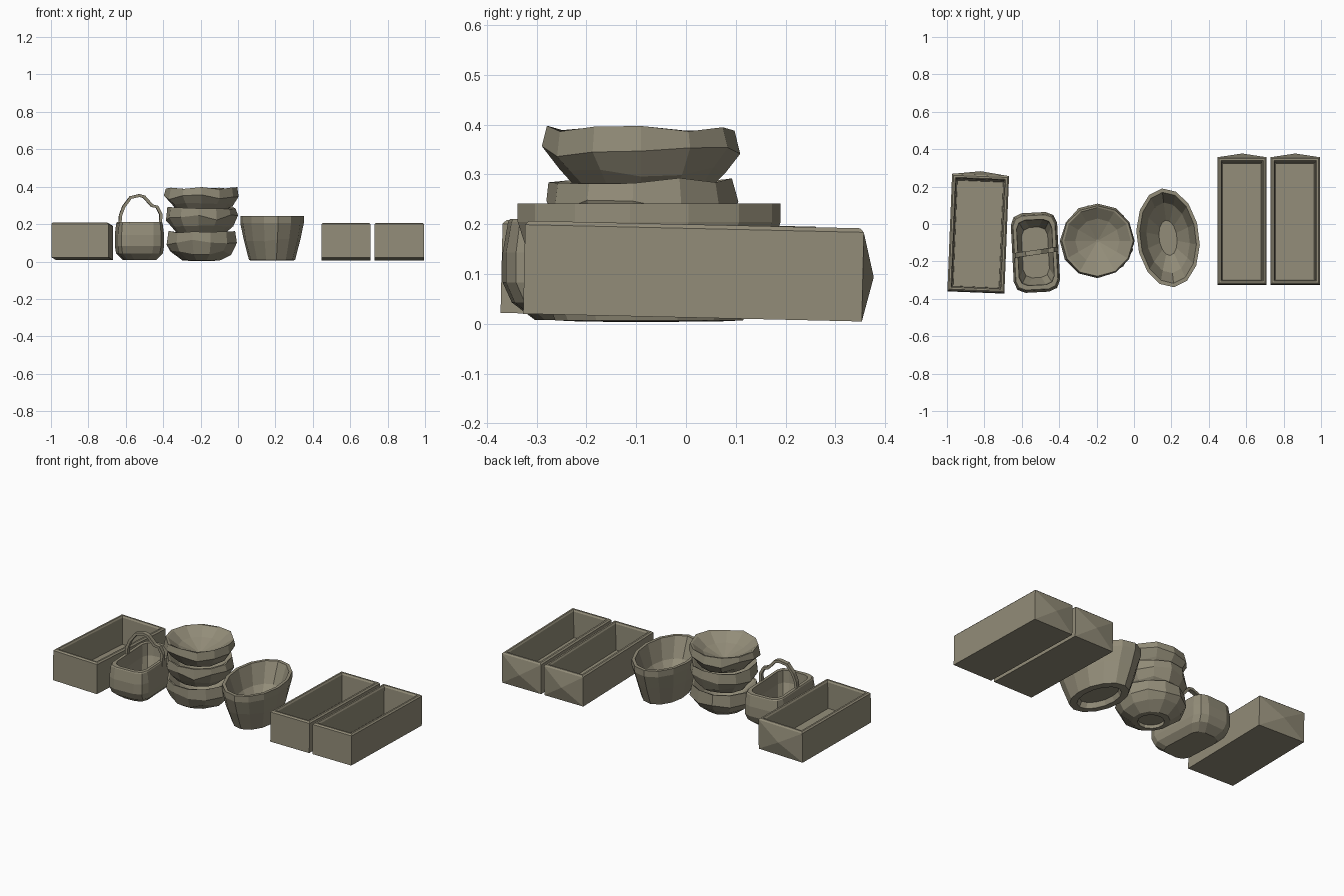
import bpy, bmesh, math, random
from mathutils import Matrix, Vector

if "Cube" in bpy.data.objects:
    bpy.data.objects.remove(bpy.data.objects["Cube"])

random.seed(4)
clay = bpy.data.materials.new("olive grey")
clay.diffuse_color = (0.29, 0.265, 0.19, 1)
clay.use_nodes = True
clay.node_tree.nodes["Principled BSDF"].inputs["Base Color"].default_value = clay.diffuse_color


def loft(name, rings, loc=(0, 0, 0), rot=(0, 0, 0), bulge=None):
    """Skin a list of equal-length rings, cap both ends; optionally poke a side face outward."""
    bm = bmesh.new()
    vs = [[bm.verts.new(p) for p in r] for r in rings]
    n = len(vs[0])
    sides = []
    for a, b in zip(vs, vs[1:]):
        for i in range(n):
            j = (i + 1) % n
            sides.append(bm.faces.new((a[i], a[j], b[j], b[i])))
    bm.faces.new(vs[0][::-1])
    bm.faces.new(vs[-1])
    if bulge:
        index, push = bulge
        tip = bmesh.ops.poke(bm, faces=[sides[index]])["verts"][0]
        tip.co += Vector(push)
    bmesh.ops.recalc_face_normals(bm, faces=bm.faces[:])
    me = bpy.data.meshes.new(name)
    bm.to_mesh(me)
    bm.free()
    me.materials.append(clay)
    ob = bpy.data.objects.new(name, me)
    ob.location = loc
    ob.rotation_euler = [math.radians(a) for a in rot]
    bpy.context.collection.objects.link(ob)
    return ob


def rect(hx, hy, z):
    return [(-hx, -hy, z), (hx, -hy, z), (hx, hy, z), (-hx, hy, z)]


def oval(n, rx, ry, z, wobble=0.0, dz=0.0, cx=0.0, cy=0.0):
    pts = []
    for i in range(n):
        a = 2 * math.pi * (i + 0.5) / n
        k = 1 + random.uniform(-wobble, wobble)
        pts.append((cx + rx * k * math.cos(a), cy + ry * k * math.sin(a),
                    z + random.uniform(-dz, dz)))
    return pts


def chamfered(hx, hy, z, c):
    """Rectangle with three-point rounded corners."""
    pts = []
    for sx, sy in ((1, 1), (-1, 1), (-1, -1), (1, -1)):
        corner = [(hx, hy - c), (hx - 0.3 * c, hy - 0.3 * c), (hx - c, hy)]
        if sx * sy < 0:
            corner.reverse()
        pts += [(sx * x, sy * y, z) for x, y in corner]
    return pts


# Long open boxes with a bulged back end
def crate(name, w, l, loc, rot):
    x, y, h = w / 2, l / 2, 0.187
    loft(name, [rect(x, y, 0), rect(x, y, h - 0.008), rect(x - 0.008, y - 0.008, h),
                rect(x - 0.018, y - 0.018, h), rect(x - 0.024, y - 0.024, h - 0.01),
                rect(x - 0.03, y - 0.03, 0.02)],
         loc, rot, bulge=(2, (0, 0.022, 0)))


crate("left_box", 0.305, 0.625, (-0.833, -0.054, 0.015), (-1.3, 0, -2.3))
crate("inner_right_box", 0.263, 0.68, (0.578, 0.013, 0.0125), (-1.3, 0, 0))
crate("outer_right_box", 0.263, 0.68, (0.862, 0.013, 0.0125), (-1.3, 0, 0))

# Handled basket: rounded body, hollow inside
basket_at, basket_rot = (-0.527, -0.152, 0.008), (0, 0, 3)
loft("basket_body", [chamfered(0.085, 0.15, 0, 0.05), chamfered(0.118, 0.195, 0.035, 0.06),
                     chamfered(0.124, 0.213, 0.075, 0.06), chamfered(0.124, 0.213, 0.135, 0.06),
                     chamfered(0.116, 0.202, 0.197, 0.05), chamfered(0.112, 0.198, 0.203, 0.05),
                     chamfered(0.094, 0.175, 0.203, 0.045), chamfered(0.09, 0.17, 0.13, 0.045),
                     chamfered(0.07, 0.135, 0.04, 0.045)], basket_at, basket_rot)

# Bent handle swept through the opening
path = [(-0.108, 0.17), (-0.102, 0.24), (-0.085, 0.285), (-0.048, 0.334), (0.0, 0.345),
        (0.025, 0.338), (0.068, 0.29), (0.095, 0.284), (0.115, 0.245), (0.112, 0.17)]
rings = []
for i, (px, pz) in enumerate(path):
    ax, az = path[max(i - 1, 0)]
    bx, bz = path[min(i + 1, len(path) - 1)]
    t = Vector((bx - ax, 0, bz - az)).normalized()
    nrm = Vector((-t.z, 0, t.x)) * 0.008
    side = Vector((0, 0.013, 0))
    c = Vector((px, 0.06 * px, pz))
    rings.append([c + nrm + side, c - nrm + side, c - nrm - side, c + nrm - side])
loft("basket_handle", rings, basket_at, (0, 0, 5))


# Stack of three lumpy bowls
def bowl(name, z, h, r, base, turn):
    n, foot = 12, base * 0.7
    loft(name, [oval(n, foot, foot, 0.02), oval(n, foot, foot, 0.0),
                oval(n, base, base, 0.003, 0.04, 0.002),
                oval(n, r * 0.86, r * 0.86, h * 0.27, 0.04, 0.012),
                oval(n, r, r, h * 0.62, 0.02, 0.016),
                oval(n, r * 0.96, r * 0.96, h, 0.015, 0.006),
                oval(n, r * 0.9, r * 0.9, h - 0.004),
                oval(n, r * 0.6, r * 0.6, h * 0.6),
                oval(n, 0.008, 0.008, h * 0.25)],
         (-0.195, -0.09, z), (0, 0, turn))


bowl("bottom_bowl", 0.004, 0.155, 0.192, 0.105, 0)
bowl("middle_bowl", 0.145, 0.142, 0.192, 0.125, 40)
bowl("top_bowl", 0.27, 0.122, 0.198, 0.135, 75)

# Deep oval tub
n = 14
loft("oval_tub", [oval(n, 0.075, 0.13, 0.03), oval(n, 0.085, 0.145, 0.0),
                  oval(n, 0.122, 0.19, 0.002), oval(n, 0.152, 0.235, 0.115, 0.01, 0.012),
                  oval(n, 0.168, 0.266, 0.2), oval(n, 0.168, 0.266, 0.237),
                  oval(n, 0.15, 0.245, 0.237), oval(n, 0.115, 0.19, 0.12),
                  oval(n, 0.048, 0.095, 0.045)],
     (0.182, -0.074, 0.005), (0, 0, 7))
